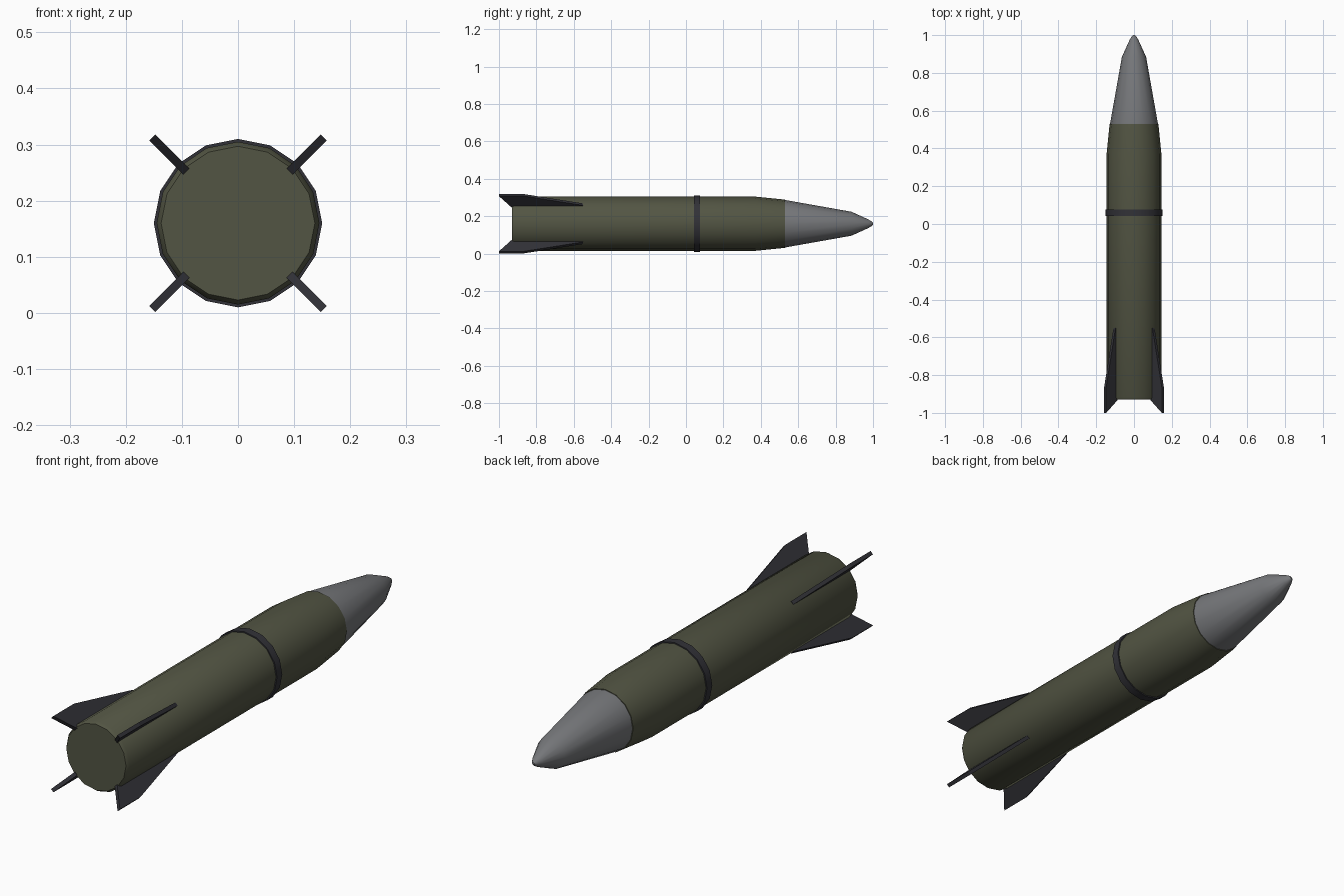
import bpy, bmesh, math
from mathutils import Vector

if "Cube" in bpy.data.objects:
    bpy.data.objects.remove(bpy.data.objects["Cube"])

AXIS_Z = 0.16
SIDES = 16


def material(name, rgb):
    m = bpy.data.materials.new(name)
    m.diffuse_color = (*rgb, 1)
    m.use_nodes = True
    m.node_tree.nodes["Principled BSDF"].inputs["Base Color"].default_value = m.diffuse_color
    return m


olive = material("olive green", (0.085, 0.09, 0.056))
grey = material("nose grey", (0.18, 0.185, 0.195))
dark = material("dark grey", (0.031, 0.031, 0.038))


def finish(name, bm, mat, smooth=None):
    bmesh.ops.remove_doubles(bm, verts=bm.verts, dist=1e-5)
    bmesh.ops.recalc_face_normals(bm, faces=bm.faces)
    mesh = bpy.data.meshes.new(name)
    bm.to_mesh(mesh)
    bm.free()
    mesh.materials.append(mat)
    ob = bpy.data.objects.new(name, mesh)
    bpy.context.collection.objects.link(ob)
    if smooth:
        bpy.ops.object.select_all(action='DESELECT')
        bpy.context.view_layer.objects.active = ob
        ob.select_set(True)
        bpy.ops.object.shade_smooth_by_angle(angle=math.radians(smooth))
    return ob


def lathe(name, profile, mat):
    """Turn (y, radius) points around the long axis."""
    bm = bmesh.new()
    rings = []
    for y, r in profile:
        ring = []
        for i in range(SIDES):
            a = 2 * math.pi * i / SIDES
            ring.append(bm.verts.new((r * math.cos(a), y, AXIS_Z + r * math.sin(a))))
        rings.append(ring)
    for a, b in zip(rings, rings[1:]):
        for i in range(SIDES):
            j = (i + 1) % SIDES
            bm.faces.new((a[i], a[j], b[j], b[i]))
    bm.faces.new(rings[0])
    bm.faces.new(rings[-1])
    return finish(name, bm, mat, 35)


# Hull with a small chamfer at the tail and a tapered shoulder
lathe("body", [(-0.93, 0.137), (-0.918, 0.145), (0.37, 0.145), (0.53, 0.129)], olive)

# Nose cone with a blunt tip
lathe("nose_cone", [(0.525, 0.126), (0.535, 0.126), (0.885, 0.064),
                    (0.975, 0.023), (0.993, 0.012), (1.0, 0.004)], grey)

# Raised band around the middle
lathe("band", [(0.042, 0.15), (0.076, 0.15)], dark)

# Four diagonal tail fins
FIN = [(-0.55, 0.13), (-0.55, 0.146), (-0.865, 0.216), (-1.0, 0.216), (-0.932, 0.13)]
HALF = 0.0077
for k, name in enumerate(("upper_right", "upper_left", "lower_left", "lower_right")):
    a = math.radians(45 + 90 * k)
    out = Vector((math.cos(a), 0, math.sin(a)))
    side = Vector((-math.sin(a), 0, math.cos(a))) * HALF
    bm = bmesh.new()
    face = bm.faces.new([bm.verts.new(Vector((0, y, AXIS_Z)) + out * r - side) for y, r in FIN])
    ext = bmesh.ops.extrude_face_region(bm, geom=[face], use_keep_orig=True)
    bmesh.ops.translate(bm, vec=side * 2,
                        verts=[v for v in ext["geom"] if isinstance(v, bmesh.types.BMVert)])
    finish("fin_" + name, bm, dark)
